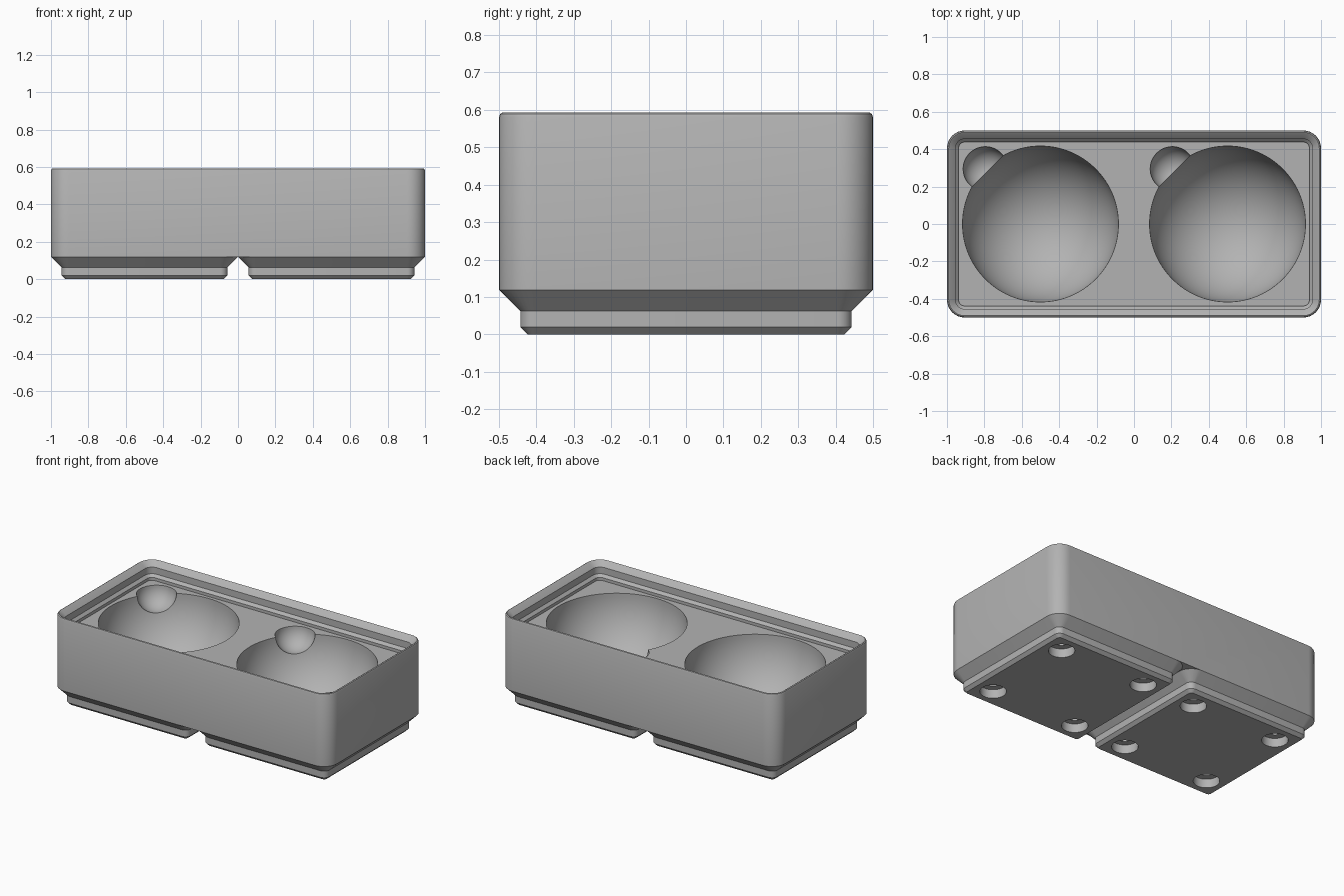
import bpy, bmesh, math
from mathutils import Vector

if "Cube" in bpy.data.objects:
    bpy.data.objects.remove(bpy.data.objects["Cube"])

S = 2 / 84            # millimetres to scene units
FLOOR = 20.2          # height of the tray surface in mm
BIG_R, SMALL_R = 17.5, 5.0

grey = bpy.data.materials.new("plain grey")
grey.diffuse_color = (0.45, 0.45, 0.45, 1)
grey.use_nodes = True
grey.node_tree.nodes["Principled BSDF"].inputs["Base Color"].default_value = grey.diffuse_color


def new_object(name, bm):
    bmesh.ops.recalc_face_normals(bm, faces=bm.faces)
    mesh = bpy.data.meshes.new(name)
    bm.to_mesh(mesh)
    bm.free()
    ob = bpy.data.objects.new(name, mesh)
    bpy.context.collection.objects.link(ob)
    mesh.materials.append(grey)
    return ob


def rounded_loft(name, cx, width, depth, radius, profile, steps=8):
    """Closed solid of stacked rounded rectangles; profile = (inset, z)."""
    bm = bmesh.new()
    rings = []
    for inset, z in profile:
        r = radius - inset
        ring = []
        for q, (sx, sy) in enumerate(((1, 1), (-1, 1), (-1, -1), (1, -1))):
            for i in range(steps + 1):
                a = math.pi / 2 * (q + i / steps)
                x = cx + sx * (width / 2 - radius) + r * math.cos(a)
                y = sy * (depth / 2 - radius) + r * math.sin(a)
                ring.append(bm.verts.new(Vector((x, y, z)) * S))
        rings.append(ring)
    n = len(rings[0])
    for lo, hi in zip(rings, rings[1:]):
        for i in range(n):
            j = (i + 1) % n
            bm.faces.new((lo[i], lo[j], hi[j], hi[i]))
    bm.faces.new(rings[0])
    bm.faces.new(rings[-1])
    return new_object(name, bm)


def sphere(name, x, y, r, segments):
    bm = bmesh.new()
    bmesh.ops.create_uvsphere(bm, u_segments=segments, v_segments=segments // 2, radius=r * S)
    bmesh.ops.translate(bm, verts=bm.verts, vec=Vector((x, y, FLOOR)) * S)
    return new_object(name, bm)


def hole(name, x, y, r, z0, z1):
    bm = bmesh.new()
    bmesh.ops.create_cone(bm, cap_ends=True, segments=40, radius1=r * S, radius2=r * S,
                          depth=(z1 - z0) * S)
    bmesh.ops.translate(bm, verts=bm.verts, vec=Vector((x, y, (z0 + z1) / 2)) * S)
    return new_object(name, bm)


def combine(target, tool, operation):
    bpy.context.view_layer.objects.active = target
    mod = target.modifiers.new(operation.lower(), 'BOOLEAN')
    mod.operation, mod.solver, mod.object = operation, 'EXACT', tool
    bpy.ops.object.modifier_apply(modifier=mod.name)
    bpy.data.objects.remove(tool, do_unlink=True)


# Tray body: outer wall, rounded rim, stepped inner lip, flat surface
tray = rounded_loft("tray", 0, 84, 42, 4, [
    (0, 5), (0, 24.4), (0.15, 24.75), (0.4, 24.9), (0.7, 24.7),
    (1.9, 23.5), (1.9, 21.7), (2.6, 21), (2.6, FLOOR)])

# Two stepped feet
for cx in (-21, 21):
    foot = rounded_loft("foot", cx, 42, 42, 4, [(3.2, 0), (2.4, 0.8), (2.4, 2.6), (0, 5)])
    combine(tray, foot, 'UNION')

for cx in (-21, 21):
    # Round bowl with a small finger notch on its back left rim
    combine(tray, sphere("bowl_cutter", cx, 0, BIG_R, 96), 'DIFFERENCE')
    d = BIG_R * math.sqrt(0.5)
    combine(tray, sphere("notch_cutter", cx - d, d, SMALL_R, 48), 'DIFFERENCE')
    # Magnet pockets with narrower screw holes under each foot
    for sx in (-13, 13):
        for sy in (-13, 13):
            combine(tray, hole("pocket_cutter", cx + sx, sy, 3.25, -1, 2.4), 'DIFFERENCE')
            combine(tray, hole("screw_cutter", cx + sx, sy, 1.5, 1, 6), 'DIFFERENCE')

bpy.ops.object.select_all(action='DESELECT')
tray.select_set(True)
bpy.context.view_layer.objects.active = tray
bpy.ops.object.shade_smooth_by_angle(angle=math.radians(30))
